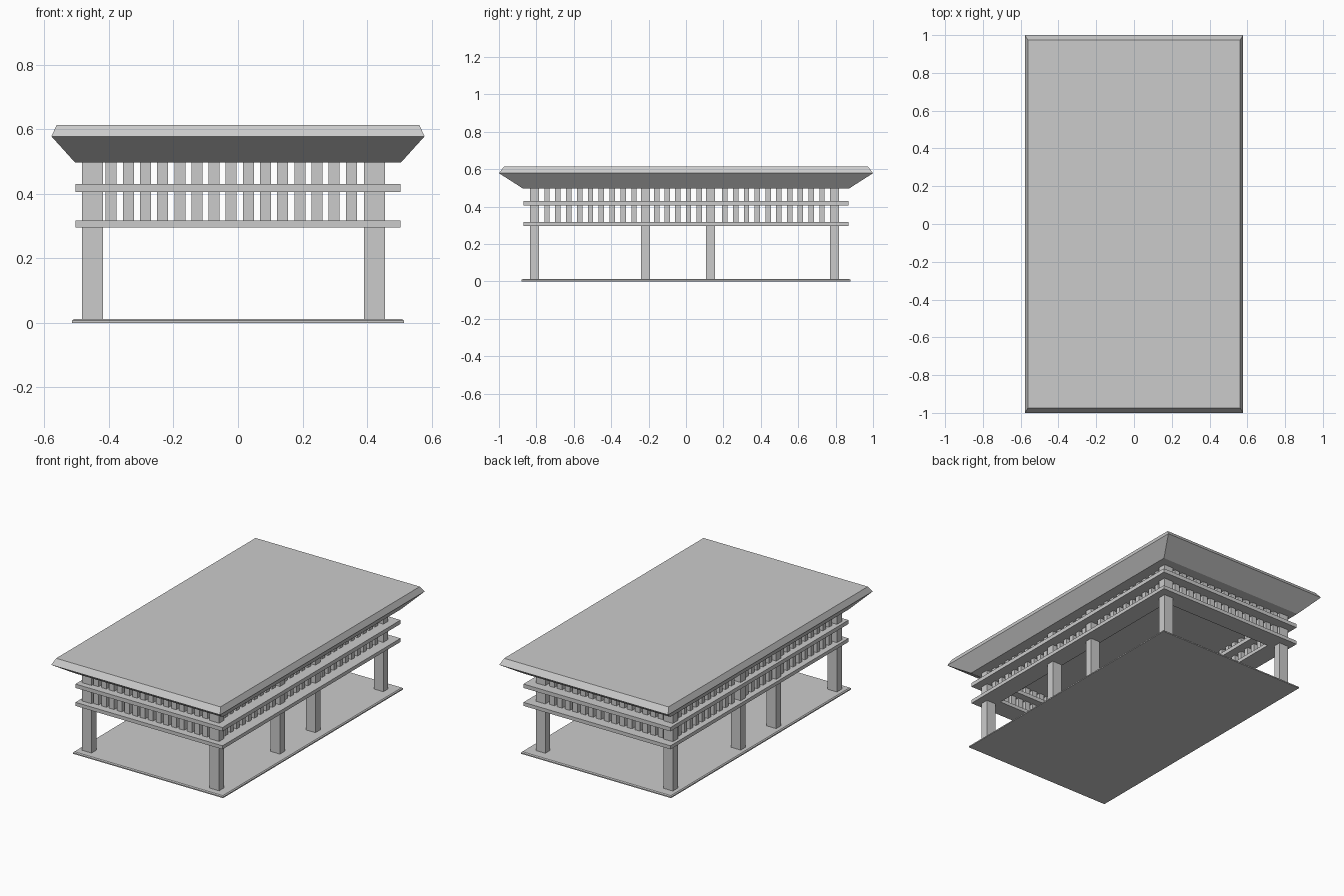
import bpy, bmesh

if "Cube" in bpy.data.objects:
    bpy.data.objects.remove(bpy.data.objects["Cube"])


def obj_from(name, bm):
    bmesh.ops.recalc_face_normals(bm, faces=bm.faces)
    me = bpy.data.meshes.new(name)
    bm.to_mesh(me)
    bm.free()
    ob = bpy.data.objects.new(name, me)
    bpy.context.collection.objects.link(ob)
    return ob


def loft(name, levels):
    """Stack of centred rectangles (half x, half y, z), capped."""
    bm = bmesh.new()
    rings = [[bm.verts.new((sx * a, sy * b, z))
              for sx, sy in ((-1, -1), (1, -1), (1, 1), (-1, 1))]
             for a, b, z in levels]
    for lo, hi in zip(rings, rings[1:]):
        for i in range(4):
            j = (i + 1) % 4
            bm.faces.new((lo[i], lo[j], hi[j], hi[i]))
    bm.faces.new(rings[0][::-1])
    bm.faces.new(rings[-1])
    return obj_from(name, bm)


def ring(name, a, b, w, z0, z1):
    """Rectangular frame with an open middle."""
    bm = bmesh.new()
    loops = [[bm.verts.new((sx * p, sy * q, z))
              for sx, sy in ((-1, -1), (1, -1), (1, 1), (-1, 1))]
             for p, q, z in ((a, b, z0), (a, b, z1), (a - w, b - w, z1), (a - w, b - w, z0))]
    for k in range(4):
        lo, hi = loops[k], loops[(k + 1) % 4]
        for i in range(4):
            j = (i + 1) % 4
            bm.faces.new((lo[i], lo[j], hi[j], hi[i]))
    return obj_from(name, bm)


def box(name, x0, x1, y0, y1, z0, z1):
    bm = bmesh.new()
    bmesh.ops.create_cube(bm, size=1)
    for v in bm.verts:
        v.co = (x0 if v.co.x < 0 else x1, y0 if v.co.y < 0 else y1, z0 if v.co.z < 0 else z1)
    return obj_from(name, bm)


def spread(a, b, n):
    return [a + (b - a) * i / (n - 1) for i in range(n)]


# Base slab and flared roof
loft("base_slab", [(0.514, 0.88, 0), (0.514, 0.88, 0.007), (0.508, 0.874, 0.012)])
loft("roof", [(0.505, 0.873, 0.497), (0.578, 1.0, 0.578), (0.562, 0.974, 0.613)])

# Two horizontal frames
ring("lower_frame", 0.503, 0.87, 0.12, 0.295, 0.317)
ring("upper_frame", 0.503, 0.87, 0.12, 0.406, 0.43)

# Columns
cols_x = ((-0.483, -0.418), (0.39, 0.455))
cols_y = ((-0.834, -0.786), (-0.24, -0.192), (0.107, 0.155), (0.77, 0.818))
for x0, x1 in cols_x:
    for y0, y1 in cols_y:
        box("column", x0, x1, y0, y1, 0.01, 0.5)

# Slats along the short sides
for x in spread(-0.393, 0.351, 15):
    for yc in (-0.81, 0.794):
        box("end_slat", x - 0.017, x + 0.017, yc - 0.015, yc + 0.015, 0.31, 0.5)

# Slats along the long sides, between the columns
side_y = spread(-0.743, -0.278, 9) + spread(-0.157, 0.07, 5) + spread(0.208, 0.727, 10)
for y in side_y:
    for xc in (-0.45, 0.423):
        box("side_slat", xc - 0.017, xc + 0.017, y - 0.0145, y + 0.0145, 0.31, 0.5)
